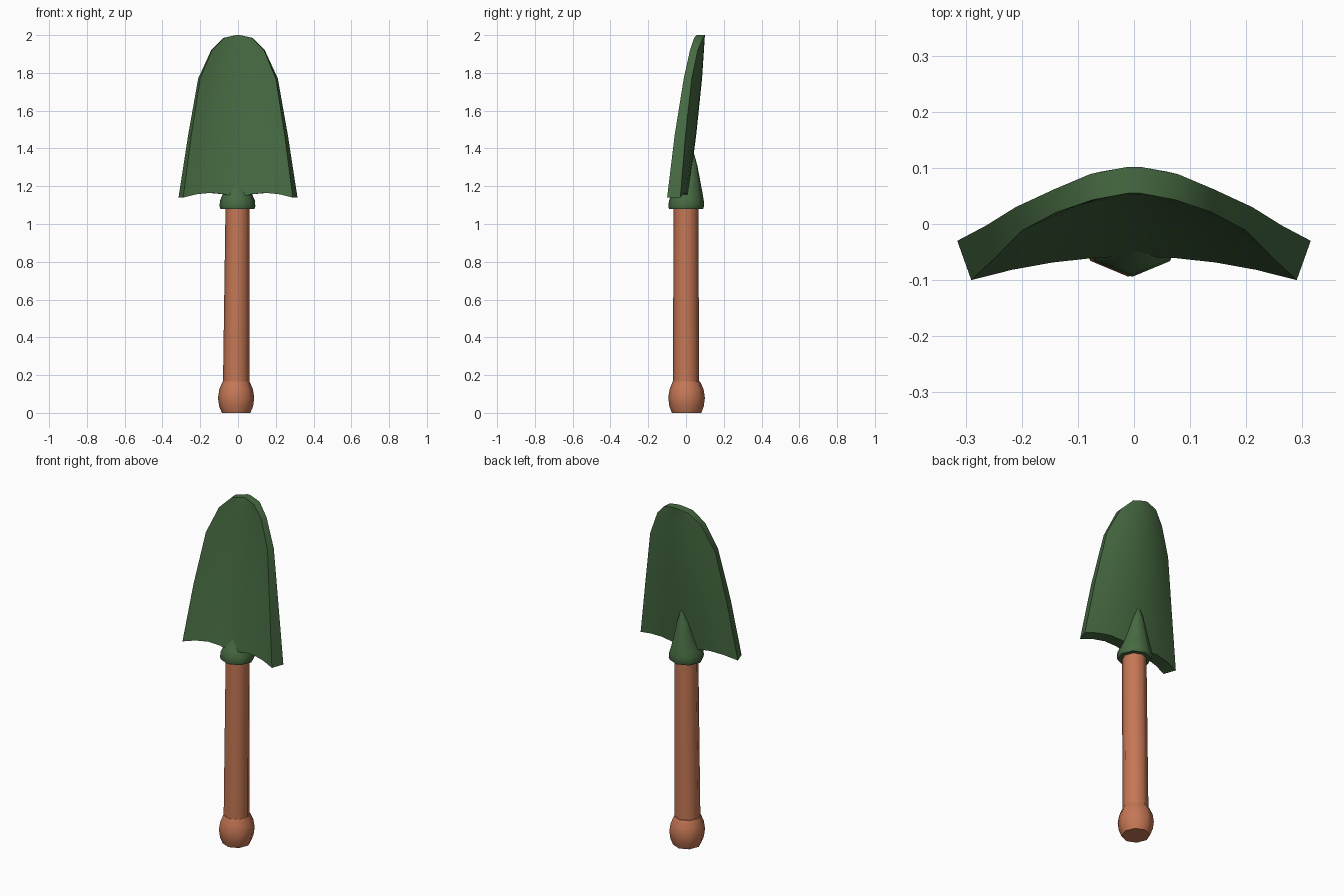
import bpy, bmesh, math

if "Cube" in bpy.data.objects:
    bpy.data.objects.remove(bpy.data.objects["Cube"])


def material(name, rgb):
    m = bpy.data.materials.new(name)
    m.diffuse_color = (*rgb, 1)
    m.use_nodes = True
    m.node_tree.nodes["Principled BSDF"].inputs["Base Color"].default_value = m.diffuse_color
    return m


green = material("dark green", (0.062, 0.145, 0.054))
wood = material("terracotta wood", (0.56, 0.185, 0.09))


def finish(name, bm, mat, angle):
    bmesh.ops.recalc_face_normals(bm, faces=bm.faces[:])
    me = bpy.data.meshes.new(name)
    bm.to_mesh(me)
    bm.free()
    me.materials.append(mat)
    ob = bpy.data.objects.new(name, me)
    bpy.context.collection.objects.link(ob)
    bpy.ops.object.select_all(action='DESELECT')
    ob.select_set(True)
    bpy.context.view_layer.objects.active = ob
    bpy.ops.object.shade_smooth_by_angle(angle=math.radians(angle))
    return ob


def loft(name, rings, mat, sides=8, angle=60):
    """Capped tube through rings of (x, y, z, radius_x, radius_y)."""
    bm = bmesh.new()
    loops = []
    for x, y, z, rx, ry in rings:
        loops.append([bm.verts.new((x + rx * math.cos(2 * math.pi * i / sides),
                                    y + ry * math.sin(2 * math.pi * i / sides), z))
                      for i in range(sides)])
    for a, b in zip(loops, loops[1:]):
        for i in range(sides):
            j = (i + 1) % sides
            bm.faces.new((a[i], a[j], b[j], b[i]))
    bm.faces.new(loops[0])
    bm.faces.new(loops[-1])
    return finish(name, bm, mat, angle)


# Wooden grip, very slightly tilted, with rounded end knob
loft("handle", [(-0.01, 0, 0.12, 0.07, 0.069), (-0.002, 0, 1.10, 0.064, 0.066)], wood)
loft("end_knob", [(-0.01, 0.003, 0.0, 0.075, 0.078), (-0.01, 0.003, 0.035, 0.09, 0.091),
                  (-0.01, 0.003, 0.08, 0.096, 0.097), (-0.01, 0.003, 0.125, 0.089, 0.09),
                  (-0.01, 0.002, 0.165, 0.072, 0.073)], wood)

# Metal socket tapering into the back of the blade
loft("socket", [(-0.003, 0, 1.08, 0.09, 0.09), (-0.003, 0.001, 1.095, 0.095, 0.095),
                (-0.003, 0.002, 1.125, 0.092, 0.092), (-0.003, 0.006, 1.155, 0.079, 0.083),
                (-0.003, 0.018, 1.22, 0.058, 0.059), (-0.002, 0.028, 1.31, 0.034, 0.032),
                (0, 0.034, 1.375, 0.008, 0.008)], green)

# Curved blade: z, front half width, back half width,
# rim front y, rim back y, centre front y, centre back y
rows = [(1.14, 0.290, 0.315, -0.100, -0.030, -0.058, 0.010),
        (1.47, 0.247, 0.264, -0.060, -0.003, -0.005, 0.054),
        (1.77, 0.200, 0.211, -0.012, 0.030, 0.032, 0.085),
        (1.92, 0.138, 0.142, 0.021, 0.062, 0.046, 0.095),
        (1.985, 0.074, 0.078, 0.043, 0.089, 0.052, 0.099),
        (2.0, 0.010, 0.010, 0.055, 0.102, 0.055, 0.102)]
steps = [-1, -0.75, -0.5, -0.25, 0, 0.25, 0.5, 0.75, 1]
bm = bmesh.new()
front, back = [], []
for k, (z, wf, wb, rf, rb, cf, cb) in enumerate(rows):
    fr, bk = [], []
    for t in steps:
        # scalloped lower edge
        zz = z + (0.025 * math.sin(math.pi * abs(t)) if k == 0 else 0)
        s = t * t
        fr.append(bm.verts.new((wf * t, cf + (rf - cf) * s, zz)))
        bk.append(bm.verts.new((wb * t, cb + (rb - cb) * s, zz)))
    front.append(fr)
    back.append(bk)
n = len(steps) - 1
for grid in (front, back):
    for a, b in zip(grid, grid[1:]):
        for i in range(n):
            bm.faces.new((a[i], a[i + 1], b[i + 1], b[i]))
for k in (0, -1):
    for i in range(n):
        bm.faces.new((front[k][i], front[k][i + 1], back[k][i + 1], back[k][i]))
for i in (0, n):
    for k in range(len(rows) - 1):
        bm.faces.new((front[k][i], front[k + 1][i], back[k + 1][i], back[k][i]))
finish("blade", bm, green, 40)
